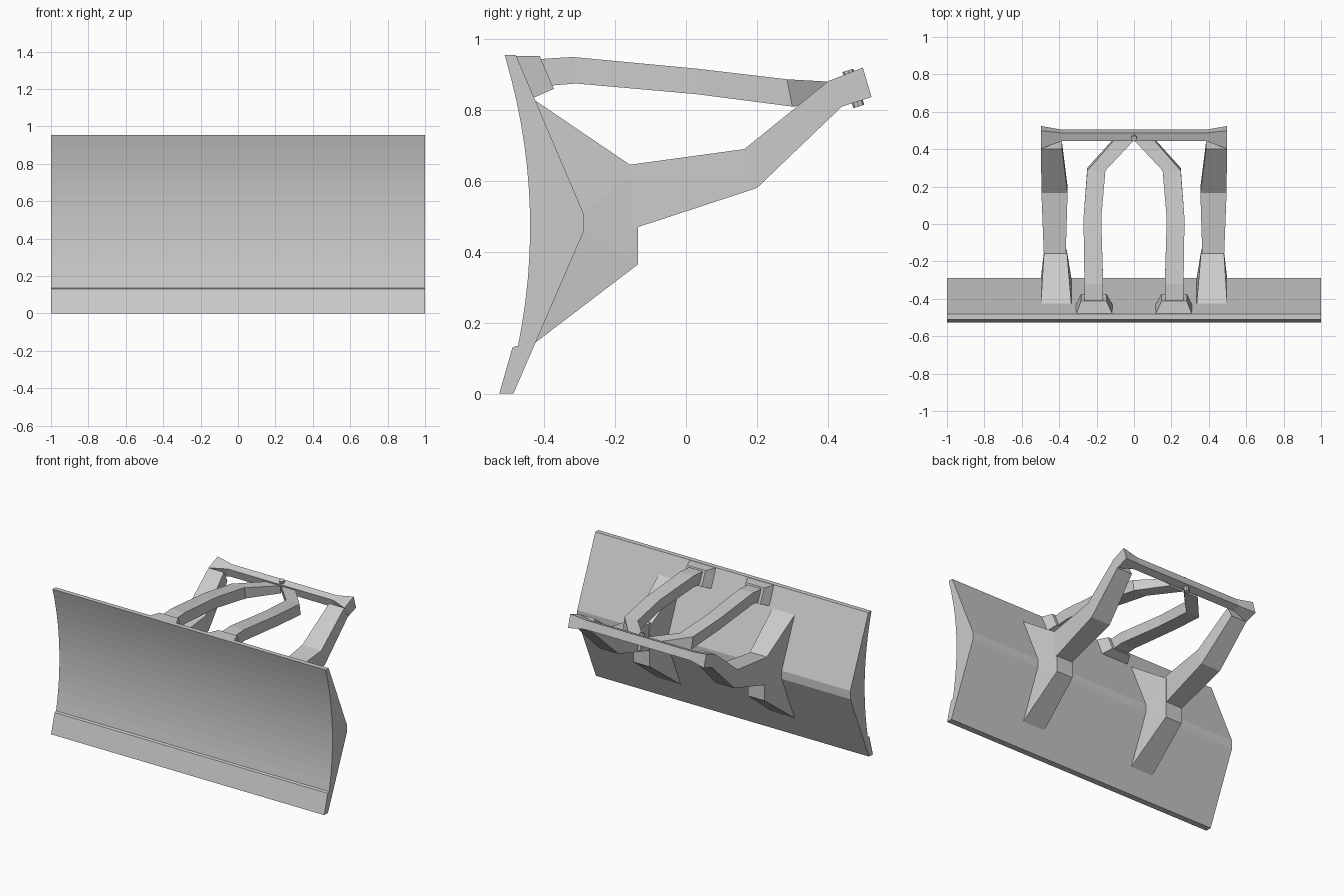
import bpy, bmesh
from mathutils import Vector

if "Cube" in bpy.data.objects:
    bpy.data.objects.remove(bpy.data.objects["Cube"])

GREY = (0.6, 0.6, 0.6, 1)
steel = bpy.data.materials.new("grey_steel")
steel.use_nodes = True
steel.diffuse_color = GREY
steel.node_tree.nodes["Principled BSDF"].inputs["Base Color"].default_value = GREY


def loft(name, sections):
    """Skin a row of matching closed sections and cap both ends."""
    bm = bmesh.new()
    rings = [[bm.verts.new(p) for p in s] for s in sections]
    for a, b in zip(rings, rings[1:]):
        for i in range(len(a)):
            j = (i + 1) % len(a)
            bm.faces.new((a[i], a[j], b[j], b[i]))
    bm.faces.new(rings[0])
    bm.faces.new(rings[-1])
    bmesh.ops.recalc_face_normals(bm, faces=bm.faces)
    mesh = bpy.data.meshes.new(name)
    bm.to_mesh(mesh)
    bm.free()
    mesh.materials.append(steel)
    obj = bpy.data.objects.new(name, mesh)
    bpy.context.collection.objects.link(obj)
    return obj


def both_sides(name, sections):
    """Left part plus its mirrored right twin."""
    loft("left_" + name, sections)
    loft("right_" + name, [[(-x, y, z) for x, y, z in s] for s in sections])


def bar(name, stations):
    """Four-sided bar; station: top inner x, outer x, top (y, z), bottom (y, z)."""
    both_sides(name, [[(xi, *top), (xo, *top), (xo, *low), (xi, *low)]
                      for xi, xo, top, low in stations])


# Curved blade with a cutting lip and a ridged back
STEPS = 13
curve = []
for i in range(STEPS + 1):
    z = 0.135 + 0.82 * i / STEPS
    curve.append((-0.44 - 0.305 * (z - 0.47) ** 2, z))
back = [(-0.48, 0.955), (-0.29, 0.51), (-0.29, 0.455), (-0.487, 0)]
profile = curve + back + [(-0.527, 0), (-0.49, 0.13)]
loft("blade", [[(x, y, z) for y, z in profile] for x in (-1, 1)])

# Tapered brackets on the back of the blade
base = [(-0.43, 0.83), (-0.29, 0.51), (-0.29, 0.455), (-0.43, 0.14)]
nose = [(-0.135, 0.63), (-0.135, 0.365)]
for side, sign in (("left", 1), ("right", -1)):
    bm = bmesh.new()
    skins = []
    for wide, narrow in ((0.335, 0.36), (0.498, 0.48)):
        b = [bm.verts.new((sign * wide, y, z)) for y, z in base]
        n = [bm.verts.new((sign * narrow, y, z)) for y, z in nose]
        bm.faces.new((b[0], b[1], n[0]))
        bm.faces.new((b[1], b[2], n[1], n[0]))
        bm.faces.new((b[2], b[3], n[1]))
        skins.append([b[0], n[0], n[1], b[3], b[2], b[1]])
    for i in range(6):
        j = (i + 1) % 6
        bm.faces.new((skins[0][i], skins[0][j], skins[1][j], skins[1][i]))
    bmesh.ops.recalc_face_normals(bm, faces=bm.faces)
    mesh = bpy.data.meshes.new(side + "_bracket")
    bm.to_mesh(mesh)
    bm.free()
    mesh.materials.append(steel)
    bpy.context.collection.objects.link(bpy.data.objects.new(side + "_bracket", mesh))

# Lower push arms
bar("push_arm", [
    (0.365, 0.482, (-0.165, 0.645), (-0.165, 0.46)),
    (0.355, 0.495, (0.165, 0.69), (0.2, 0.58)),
    (0.385, 0.497, (0.402, 0.882), (0.44, 0.81)),
])

# Upper links bending in to the centre
bar("upper_link", [
    (0.165, 0.265, (-0.43, 0.943), (-0.4, 0.868)),
    (0.165, 0.265, (-0.32, 0.95), (-0.31, 0.875)),
    (0.175, 0.27, (0.03, 0.917), (0.03, 0.845)),
    (0.153, 0.25, (0.285, 0.887), (0.3, 0.81)),
    (0.003, 0.11, (0.445, 0.878), (0.455, 0.825)),
])

# Link mounts at the top of the blade
both_sides("link_mount", [
    [(0.115, -0.483, 0.953), (0.31, -0.483, 0.953),
     (0.31, -0.43, 0.835), (0.115, -0.43, 0.835)],
    [(0.147, -0.413, 0.953), (0.283, -0.413, 0.953),
     (0.283, -0.373, 0.86), (0.147, -0.373, 0.86)],
])

# Tilted crossbar with flared ends
end = [(0.402, 0.882), (0.499, 0.92), (0.524, 0.837), (0.44, 0.81)]
mid = [(0.443, 0.888), (0.487, 0.903), (0.504, 0.85), (0.46, 0.833)]
loft("crossbar", [[(x, y, z) for y, z in shape] for x, shape in
                  ((-0.498, end), (-0.385, mid), (0.385, mid), (0.498, end))])

# Centre pin through the crossbar
top, low = Vector((0, 0.457, 0.912)), Vector((0, 0.488, 0.81))
bpy.ops.mesh.primitive_cylinder_add(vertices=8, radius=0.016,
                                    depth=(top - low).length, location=(top + low) / 2)
pin = bpy.context.object
pin.name = "centre_pin"
pin.rotation_euler = (top - low).to_track_quat("Z", "Y").to_euler()
pin.data.materials.append(steel)
